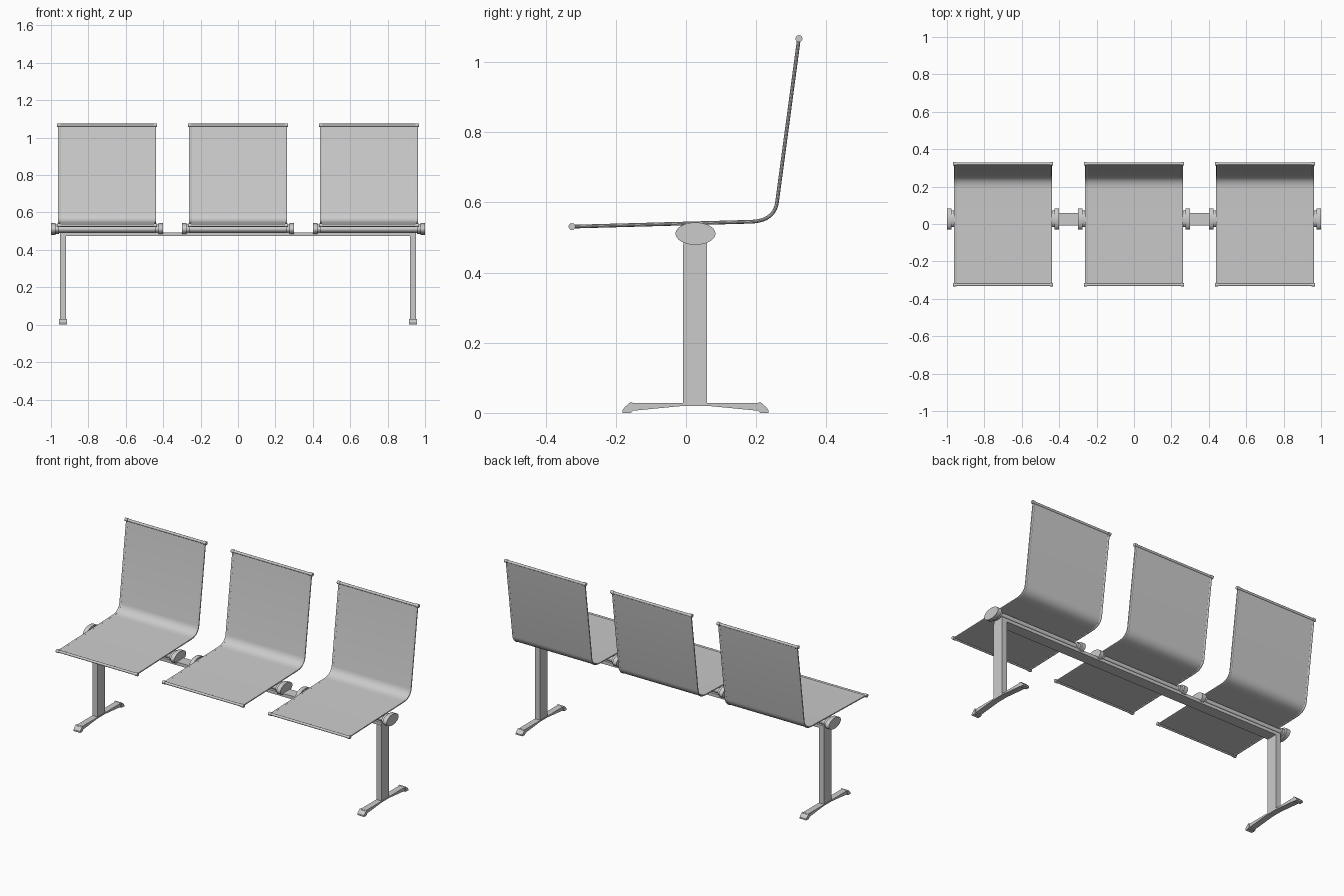
import bpy, bmesh, math

if "Cube" in bpy.data.objects:
    bpy.data.objects.remove(bpy.data.objects["Cube"])

SEATS = (-0.7, 0.0, 0.7)
CY, CZ = 0.027, 0.511          # centre of the oval clamps


def finish(name, bm, smooth=False):
    bmesh.ops.recalc_face_normals(bm, faces=bm.faces)
    me = bpy.data.meshes.new(name)
    bm.to_mesh(me)
    bm.free()
    ob = bpy.data.objects.new(name, me)
    bpy.context.collection.objects.link(ob)
    if smooth:
        bpy.ops.object.select_all(action='DESELECT')
        ob.select_set(True)
        bpy.context.view_layer.objects.active = ob
        bpy.ops.object.shade_smooth_by_angle(angle=math.radians(35))
    return ob


def prism(bm, pts, x0, x1):
    """Extrude a (y, z) outline from x0 to x1."""
    a = [bm.verts.new((x0, y, z)) for y, z in pts]
    b = [bm.verts.new((x1, y, z)) for y, z in pts]
    n = len(pts)
    bm.faces.new(a)
    bm.faces.new(b[::-1])
    for i in range(n):
        j = (i + 1) % n
        bm.faces.new((a[i], b[i], b[j], a[j]))


def oval(y, z, ry, rz, n=32):
    return [(y + ry * math.cos(2 * math.pi * i / n),
             z + rz * math.sin(2 * math.pi * i / n)) for i in range(n)]


def rect(y0, y1, z0, z1):
    return [(y0, z0), (y1, z0), (y1, z1), (y0, z1)]


# side profile: straight seat, rounded bend, straight back
def seat_profile():
    p0, c, p1 = (0.185, 0.545), (0.249, 0.547), (0.259, 0.597)
    pts = [(-0.325, 0.531)]
    for i in range(13):
        t = i / 12
        pts.append(tuple((1 - t) ** 2 * p0[k] + 2 * t * (1 - t) * c[k] + t * t * p1[k]
                         for k in (0, 1)))
    pts.append((0.322, 1.067))
    return pts


PROFILE = seat_profile()


def offset_line(pts, d):
    out = []
    for i, (y, z) in enumerate(pts):
        a, b = pts[max(i - 1, 0)], pts[min(i + 1, len(pts) - 1)]
        dy, dz = b[0] - a[0], b[1] - a[1]
        l = math.hypot(dy, dz)
        out.append((y - dz / l * d, z + dy / l * d))
    return out


# rounded hem swept along the profile at a given x
def hem(bm, x, r, n=10):
    rings = []
    for k in range(n):
        a = 2 * math.pi * k / n
        line = offset_line(PROFILE, r * math.sin(a))
        rings.append([bm.verts.new((x + 1.3 * r * math.cos(a), y, z)) for y, z in line])
    for k in range(n):
        p, q = rings[k], rings[(k + 1) % n]
        for i in range(len(p) - 1):
            bm.faces.new((p[i], p[i + 1], q[i + 1], q[i]))
    bm.faces.new([r_[0] for r_ in rings])
    bm.faces.new([r_[-1] for r_ in rings])


for i, cx in enumerate(SEATS, 1):
    # sling sheet
    bm = bmesh.new()
    outline = offset_line(PROFILE, 0.003) + offset_line(PROFILE, -0.003)[::-1]
    prism(bm, outline, cx - 0.256, cx + 0.256)
    finish(f"seat_sling_{i}", bm, True)

    # side hems
    bm = bmesh.new()
    for s in (-1, 1):
        hem(bm, cx + s * 0.2555, 0.0055)
    finish(f"seat_side_hems_{i}", bm, True)

    # front and top rods with end caps
    for label, (y, z) in (("front", PROFILE[0]), ("top", PROFILE[-1])):
        bm = bmesh.new()
        prism(bm, oval(y, z, 0.0075, 0.0075, 20), cx - 0.26, cx + 0.26)
        for s in (-1, 1):
            prism(bm, oval(y, z, 0.0098, 0.0098, 20), cx + s * 0.25, cx + s * 0.268)
        finish(f"{label}_rod_{i}", bm, True)

    # carrier tube under the seat
    bm = bmesh.new()
    prism(bm, oval(CY, CZ, 0.032, 0.021), cx - 0.28, cx + 0.28)
    finish(f"carrier_tube_{i}", bm, True)

    # oval end clamps with a narrower collar
    bm = bmesh.new()
    for s in (-1, 1):
        prism(bm, oval(CY, CZ, 0.057, 0.032), cx + s * 0.275, cx + s * 0.3)
        prism(bm, oval(CY, CZ, 0.044, 0.025), cx + s * 0.258, cx + s * 0.28)
    finish(f"oval_clamps_{i}", bm, True)

# long beam joining the legs
bm = bmesh.new()
prism(bm, rect(-0.007, 0.06, 0.475, 0.494), -0.952, 0.952)
finish("beam", bm)

for side, s in (("left", -1), ("right", 1)):
    x = s * 0.936
    # upright
    bm = bmesh.new()
    prism(bm, rect(-0.009, 0.06, 0.02, 0.478), x - 0.016, x + 0.016)
    finish(f"{side}_leg", bm)

    # arched foot bar
    bm = bmesh.new()
    half = [(0.035, 0.02), (0.19, 0.005), (0.19, 0.028)]
    pts = [(CY + y, z) for y, z in half] + [(CY - y, z) for y, z in half[::-1]]
    prism(bm, pts, x - 0.018, x + 0.018)
    finish(f"{side}_foot", bm)

    # sloped foot pads
    bm = bmesh.new()
    pad = [(0.18, 0.004), (0.185, 0.0), (0.208, 0.0), (0.208, 0.008),
           (0.202, 0.016), (0.19, 0.027), (0.184, 0.031), (0.18, 0.029)]
    for d in (-1, 1):
        prism(bm, [(CY + d * y, z) for y, z in pad], x - 0.022, x + 0.022)
    finish(f"{side}_foot_pads", bm)
